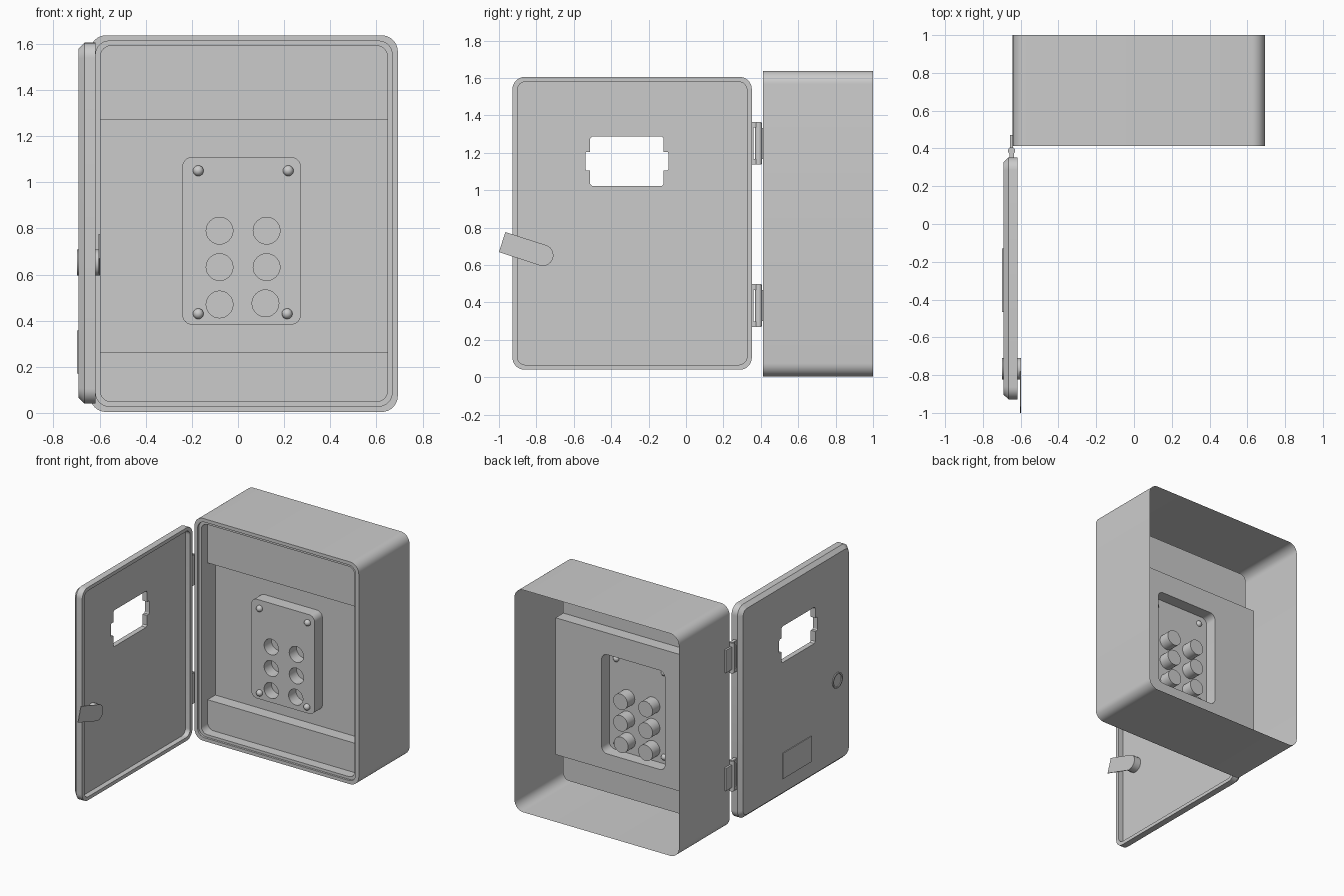
import bpy, bmesh, math
from mathutils import Matrix, Vector

if "Cube" in bpy.data.objects:
    bpy.data.objects.remove(bpy.data.objects["Cube"])


def xz(p, d):
    return (p[0], d, p[1])


def yz(p, d):
    return (d, p[0], p[1])


def rrect(u0, u1, v0, v1, r, n=8):
    pts = []
    for cu, cv, a0 in ((u1 - r, v0 + r, -90), (u1 - r, v1 - r, 0),
                       (u0 + r, v1 - r, 90), (u0 + r, v0 + r, 180)):
        for i in range(n + 1):
            a = math.radians(a0 + 90 * i / n)
            pts.append((cu + r * math.cos(a), cv + r * math.sin(a)))
    return pts


def circle(u, v, r, n=32):
    return [(u + r * math.cos(2 * math.pi * i / n), v + r * math.sin(2 * math.pi * i / n))
            for i in range(n)]


def ring(bm, pts, plane, d):
    return [bm.verts.new(plane(p, d)) for p in pts]


def bridge(bm, a, b):
    n = len(a)
    for i in range(n):
        j = (i + 1) % n
        bm.faces.new((a[i], a[j], b[j], b[i]))


def chain(bm, plane, sections):
    rings = [ring(bm, p, plane, d) for p, d in sections]
    for a, b in zip(rings, rings[1:]):
        bridge(bm, a, b)
    return rings


def fill(bm, loops):
    # flat face with holes
    edges = []
    for lp in loops:
        for i in range(len(lp)):
            pair = (lp[i], lp[(i + 1) % len(lp)])
            edges.append(bm.edges.get(pair) or bm.edges.new(pair))
    bmesh.ops.triangle_fill(bm, use_beauty=True, use_dissolve=False, edges=edges)


def finish(bm, name):
    bmesh.ops.recalc_face_normals(bm, faces=bm.faces[:])
    me = bpy.data.meshes.new(name)
    bm.to_mesh(me)
    bm.free()
    ob = bpy.data.objects.new(name, me)
    bpy.context.collection.objects.link(ob)
    bpy.ops.object.select_all(action='DESELECT')
    ob.select_set(True)
    bpy.context.view_layer.objects.active = ob
    bpy.ops.object.shade_smooth_by_angle(angle=math.radians(30))
    return ob


def solid(name, plane, sections):
    bm = bmesh.new()
    rings = chain(bm, plane, sections)
    bm.faces.new(rings[0])
    bm.faces.new(rings[-1])
    return finish(bm, name)


def block(name, x0, x1, y0, y1, z0, z1):
    r = [(y0, z0), (y1, z0), (y1, z1), (y0, z1)]
    return solid(name, yz, [(r, x0), (r, x1)])


# Cabinet shell: open back, stepped front rim, short inner tunnel
X0, X1, Z0, Z1, YF, YU, YM = -0.642, 0.693, 0.004, 1.637, 0.412, 0.50, 0.59
ZL, ZH = 0.265, 1.27


def cab(d):
    return rrect(X0 + d, X1 - d, Z0 + d, Z1 - d, 0.07 - 0.5 * d)


bm = bmesh.new()
chain(bm, xz, [(cab(0), 1.0), (cab(0), YF), (cab(0.025), YF),
               (cab(0.025), YF + 0.015), (cab(0.045), YF + 0.015), (cab(0.045), YU)])
finish(bm, "cabinet_shell")

# Inner panel: upper and lower strips, recessed middle
xa, xb = X0 + 0.045, X1 - 0.045
plate = rrect(-0.242, 0.273, 0.382, 1.11, 0.045)
bm = bmesh.new()
tunnel = cab(0.045)
half = len(tunnel) // 2
top = tunnel[half // 2:half // 2 + half]
bottom = tunnel[half // 2 + half:] + tunnel[:half // 2]
bm.faces.new(ring(bm, [(xb, ZH)] + top + [(xa, ZH)], xz, YU))
bm.faces.new(ring(bm, [(xa, ZL)] + bottom + [(xb, ZL)], xz, YU))
mid = rrect(xa, xb, ZL, ZH, 0.001)
chain(bm, xz, [(mid, YU), (mid, YM), (plate, YM)])
finish(bm, "inner_panel")

# Raised plate, hollow behind, with six button cups
bm = bmesh.new()
loops = [chain(bm, xz, [(plate, YM), (plate, YU)])[-1]]
for u, v in ((-0.08, 0.79), (0.124, 0.79), (-0.08, 0.632),
             (0.124, 0.632), (-0.08, 0.47), (0.119, 0.475)):
    c = circle(u, v, 0.058)
    cup = chain(bm, xz, [(c, YU), (c, YU + 0.085)])
    bm.faces.new(cup[-1])
    loops.append(cup[0])
fill(bm, loops)
finish(bm, "button_plate")

# Round screw heads
for i, (u, v) in enumerate(((-0.172, 1.05), (0.218, 1.05), (-0.172, 0.43), (0.213, 0.43))):
    bm = bmesh.new()
    bmesh.ops.create_uvsphere(bm, u_segments=24, v_segments=12, radius=0.023,
                              matrix=Matrix.Translation(Vector((u, YU - 0.004, v))))
    finish(bm, "screw_head_%d" % (i + 1))


# Door: chamfered outside, recessed inside, notched window
def door(d):
    return rrect(-0.928 + d, 0.352 - d, 0.04 + d, 1.605 - d, 0.065 - 0.8 * d)


wc, wz = -0.316, 1.155
quarter = [(0.222, 0.042), (0.217, 0.05), (0.196, 0.05), (0.196, 0.122), (0.185, 0.133)]
window = ([(wc + a, wz + b) for a, b in quarter]
          + [(wc - a, wz + b) for a, b in quarter[::-1]]
          + [(wc - a, wz - b) for a, b in quarter]
          + [(wc + a, wz - b) for a, b in quarter[::-1]])
bm = bmesh.new()
skin = chain(bm, yz, [(door(0.026), -0.692), (door(0), -0.665), (door(0), -0.617),
                      (door(0.026), -0.617), (door(0.026), -0.655)])
hole = chain(bm, yz, [(window, -0.692), (window, -0.655)])
fill(bm, [skin[0], hole[0]])
fill(bm, [skin[-1], hole[-1]])
finish(bm, "door")

# Label plate on the outside of the door
block("door_label_plate", -0.698, -0.69, -0.465, -0.13, 0.17, 0.358)

# Lock: outer ring, inner boss and latch arm
ly, lz, lr = -0.766, 0.652, 0.057
big, small = circle(ly, lz, lr), circle(ly, lz, 0.046)
solid("lock_face", yz, [(big, -0.69), (big, -0.699), (small, -0.699), (small, -0.693)])
solid("lock_boss", yz, [(big, -0.656), (big, -0.604)])
arm = [(-1.0, 0.669), (-0.966, 0.776)]
for i in range(17):
    a = math.radians(72.4 - 180 * i / 16)
    arm.append((ly + lr * math.cos(a), lz + lr * math.sin(a)))
solid("latch_arm", yz, [(arm, -0.604), (arm, -0.599)])

# Hinges: leaf on the cabinet side, barrel, two door arms
for name, z in (("upper", 1.25), ("lower", 0.383)):
    block(name + "_hinge_leaf", -0.656, -0.641, 0.385, 0.472, z - 0.083, z + 0.083)
    bm = bmesh.new()
    bmesh.ops.create_cone(bm, cap_ends=True, segments=24, radius1=0.019, radius2=0.019,
                          depth=0.22, matrix=Matrix.Translation(Vector((-0.648, 0.388, z))))
    finish(bm, name + "_hinge_barrel")
    block(name + "_hinge_door_leaf", -0.66, -0.636, 0.345, 0.362, z - 0.114, z + 0.114)
    for part, s in (("top", 1), ("bottom", -1)):
        zc = z + s * 0.099
        block("%s_hinge_%s_arm" % (name, part), -0.66, -0.636, 0.35, 0.403,
              zc - 0.015, zc + 0.015)
